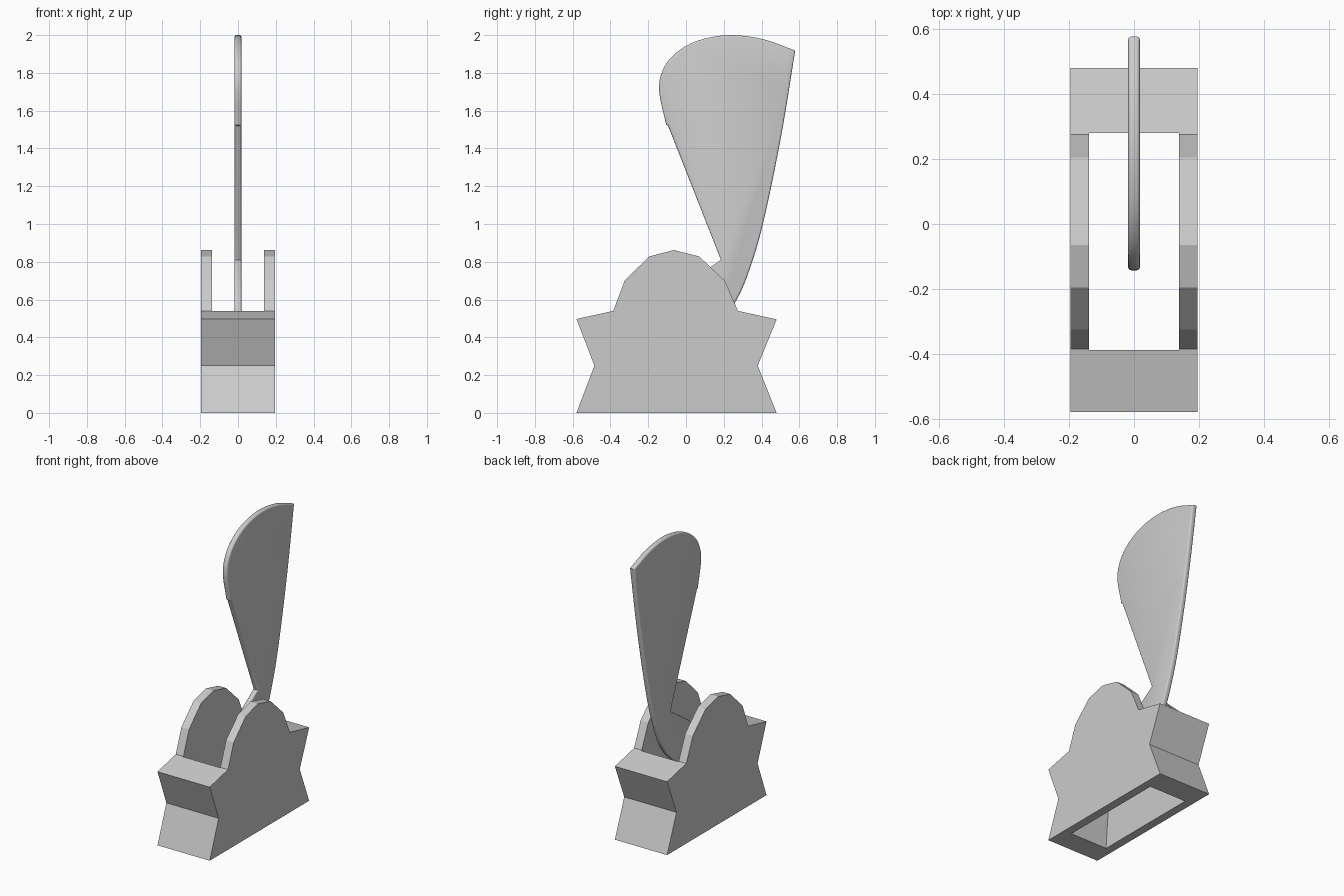
import bpy, bmesh, math
from mathutils import Vector

if "Cube" in bpy.data.objects:
    bpy.data.objects.remove(bpy.data.objects["Cube"])


def prism(name, profile, half, bevel=0.0):
    """Extrude a (y, z) outline from x = -half to x = +half, optionally rounding the rims."""
    bm = bmesh.new()
    face = bm.faces.new([bm.verts.new((-half, y, z)) for y, z in profile])
    res = bmesh.ops.extrude_face_region(bm, geom=[face])
    moved = [v for v in res["geom"] if isinstance(v, bmesh.types.BMVert)]
    bmesh.ops.translate(bm, verts=moved, vec=(2 * half, 0, 0))
    bmesh.ops.recalc_face_normals(bm, faces=bm.faces)
    if bevel:
        rims = [e for e in bm.edges if abs(e.verts[0].co.x - e.verts[1].co.x) < 1e-6]
        bmesh.ops.bevel(bm, geom=rims, offset=bevel, segments=3, profile=0.5,
                        affect='EDGES', clamp_overlap=True)
    mesh = bpy.data.meshes.new(name)
    bm.to_mesh(mesh)
    bm.free()
    obj = bpy.data.objects.new(name, mesh)
    bpy.context.collection.objects.link(obj)
    return obj


def smooth_path(points, steps=4):
    """Catmull-Rom curve through the points."""
    p = [Vector(q) for q in points]
    p = [2 * p[0] - p[1]] + p + [2 * p[-1] - p[-2]]
    out = []
    for a, b, c, d in zip(p, p[1:], p[2:], p[3:]):
        for i in range(steps):
            t = i / steps
            out.append(0.5 * (2 * b + (c - a) * t + (2 * a - 5 * b + 4 * c - d) * t * t
                              + (3 * b - a - 3 * c + d) * t ** 3))
    return out + [p[-2]]


def activate(obj):
    bpy.ops.object.select_all(action='DESELECT')
    obj.select_set(True)
    bpy.context.view_layer.objects.active = obj


# Housing: notched end blocks and faceted cheeks, cut through by a central slot
housing = prism("housing", [
    (-0.58, 0), (0.48, 0), (0.38, 0.25), (0.48, 0.495), (0.275, 0.54),
    (0.205, 0.70), (0.07, 0.828), (-0.065, 0.862), (-0.195, 0.828),
    (-0.325, 0.70), (-0.385, 0.54), (-0.58, 0.497), (-0.485, 0.25)], 0.195)
slot = prism("slot_cutter", [
    (-0.437, -0.1), (0.327, -0.1), (0.28, 0.54), (0.28, 1.0),
    (-0.388, 1.0), (-0.388, 0.54)], 0.138)
slot.hide_render = True
cut = housing.modifiers.new("slot", 'BOOLEAN')
cut.operation = 'DIFFERENCE'
cut.solver = 'EXACT'
cut.object = slot
activate(housing)
bpy.ops.object.modifier_apply(modifier=cut.name)
bpy.data.objects.remove(slot)

# Lever blade: rounded head, straight front edge, curved back edge and foot
head = smooth_path([(0.578, 1.918), (0.41, 1.978), (0.23, 2.0), (0.06, 1.97),
                    (-0.06, 1.90), (-0.125, 1.81), (-0.142, 1.70), (-0.105, 1.525)])
front_edge = [Vector(q) for q in [(-0.095, 1.52), (0.185, 0.81), (-0.02, 0.67)]]
foot = smooth_path([(-0.09, 0.56), (-0.11, 0.47), (-0.06, 0.385), (0.105, 0.435),
                    (0.26, 0.585), (0.36, 0.83), (0.43, 1.10), (0.51, 1.50),
                    (0.578, 1.918)])[:-1]
blade = prism("lever_blade", head + front_edge + foot, 0.018, 0.01)
activate(blade)
bpy.ops.object.shade_smooth_by_angle(angle=math.radians(35))
